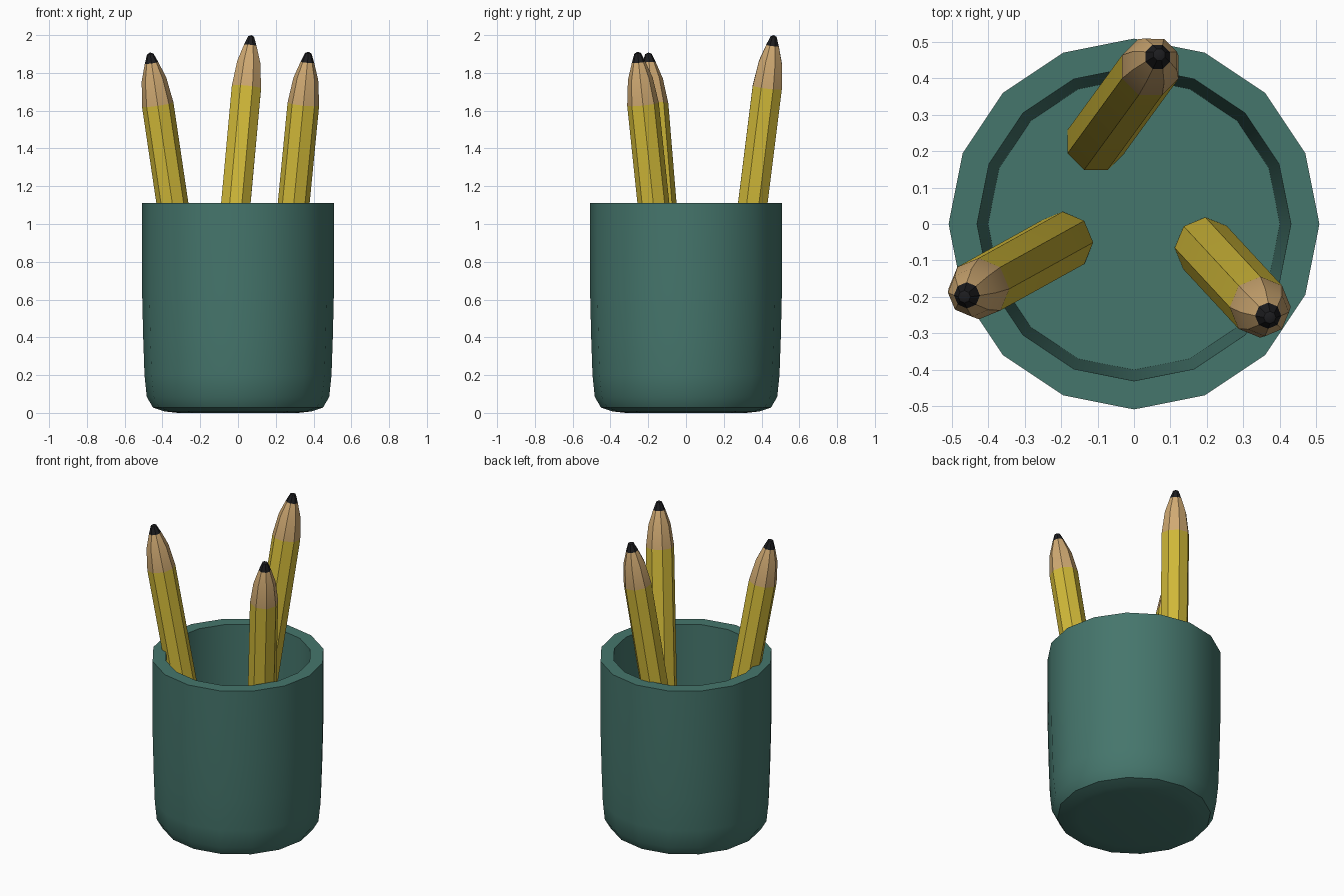
import bpy, bmesh, math
from mathutils import Vector, Matrix

if "Cube" in bpy.data.objects:
    bpy.data.objects.remove(bpy.data.objects["Cube"])


def material(name, rgb):
    m = bpy.data.materials.new(name)
    m.diffuse_color = (*rgb, 1)
    m.use_nodes = True
    m.node_tree.nodes["Principled BSDF"].inputs["Base Color"].default_value = m.diffuse_color
    return m


green = material("cup_green", (0.06, 0.18, 0.15))
yellow = material("pencil_yellow", (0.63, 0.48, 0.04))
wood = material("pencil_wood", (0.63, 0.40, 0.17))
lead = material("pencil_lead", (0.012, 0.012, 0.014))


def lathe(name, profile, sides, mats, bands=None, turn=0.0, matrix=Matrix()):
    """Revolve (radius, height) points; radius 0 closes on the axis."""
    bm = bmesh.new()
    rings = []
    for r, z in profile:
        if r == 0:
            rings.append([bm.verts.new((0, 0, z))] * sides)
        else:
            angles = [turn + 2 * math.pi * i / sides for i in range(sides)]
            rings.append([bm.verts.new((r * math.cos(a), r * math.sin(a), z)) for a in angles])
    for k, (lo, hi) in enumerate(zip(rings, rings[1:])):
        for i in range(sides):
            j = (i + 1) % sides
            quad = list(dict.fromkeys((lo[i], lo[j], hi[j], hi[i])))
            face = bm.faces.new(quad)
            face.material_index = bands[k] if bands else 0
    bm.transform(matrix)
    bmesh.ops.recalc_face_normals(bm, faces=bm.faces)
    mesh = bpy.data.meshes.new(name)
    bm.to_mesh(mesh)
    bm.free()
    for m in mats:
        mesh.materials.append(m)
    ob = bpy.data.objects.new(name, mesh)
    bpy.context.collection.objects.link(ob)
    bpy.ops.object.select_all(action='DESELECT')
    ob.select_set(True)
    bpy.context.view_layer.objects.active = ob
    bpy.ops.object.shade_smooth_by_angle(angle=math.radians(30))
    return ob


# Cup: underside, rounded outer wall, flat rim, tapered inside, floor
lathe("cup", [(0, 0), (0.32, 0.0), (0.39, 0.008), (0.45, 0.028), (0.483, 0.085),
              (0.495, 0.2), (0.502, 0.4), (0.508, 0.65), (0.508, 1.11),
              (0.43, 1.11), (0.40, 0.08), (0, 0.08)], 16, [green])


# Pencils: eight-sided shaft, sharpened wood, lead point
def pencil(name, foot, tip, turn):
    foot, tip = Vector(foot), Vector(tip)
    axis = tip - foot
    n = axis.length
    rot = Vector((0, 0, 1)).rotation_difference(axis).to_matrix().to_4x4()
    profile = [(0, 0), (0.084, 0), (0.084, n - 0.28), (0.066, n - 0.145),
               (0.036, n - 0.056), (0.017, n - 0.008), (0, n)]
    lathe(name, profile, 8, [yellow, wood, lead], [0, 0, 1, 1, 2, 2],
          turn, Matrix.Translation(foot) @ rot)


pencil("pencil_back", (-0.105, 0.225, 0.085), (0.07, 0.465, 2.0), math.pi / 8)
pencil("pencil_left", (-0.195, -0.05, 0.085), (-0.466, -0.2, 1.908), 0)
pencil("pencil_right", (0.195, -0.065, 0.085), (0.373, -0.257, 1.912), 0)
